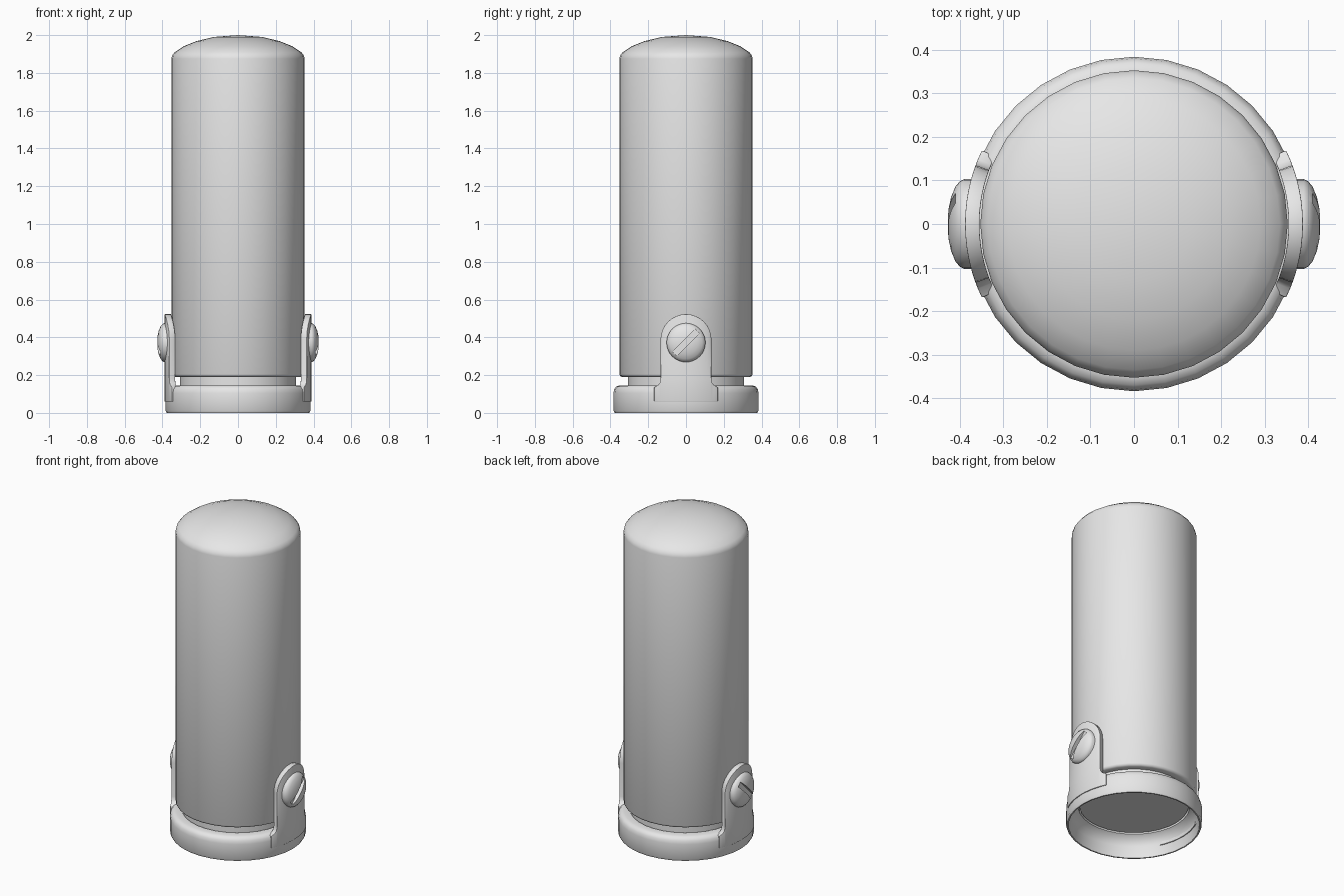
import bpy, bmesh, math
from mathutils import Vector, Matrix

cube = bpy.data.objects.get("Cube")
if cube:
    bpy.data.objects.remove(cube, do_unlink=True)

grey = bpy.data.materials.new("light grey")
grey.use_nodes = True
grey.diffuse_color = (0.8, 0.8, 0.8, 1)
grey.node_tree.nodes["Principled BSDF"].inputs["Base Color"].default_value = (0.8, 0.8, 0.8, 1)


def make_object(name, bm):
    bmesh.ops.remove_doubles(bm, verts=bm.verts, dist=1e-5)
    mesh = bpy.data.meshes.new(name)
    bm.to_mesh(mesh)
    bm.free()
    mesh.materials.append(grey)
    obj = bpy.data.objects.new(name, mesh)
    bpy.context.collection.objects.link(obj)
    return obj


def lathe(name, points, axis=(0, 0, 1), centre=(0, 0, 0), closed=False, steps=32):
    """Spin a profile of 3D points around an axis."""
    bm = bmesh.new()
    verts = [bm.verts.new(p) for p in points]
    pairs = list(zip(verts, verts[1:]))
    if closed:
        pairs.append((verts[-1], verts[0]))
    edges = [bm.edges.new(p) for p in pairs]
    bmesh.ops.spin(bm, geom=verts + edges, cent=centre, axis=axis,
                   angle=math.tau, steps=steps, use_merge=False)
    bmesh.ops.remove_doubles(bm, verts=bm.verts, dist=1e-4)
    bmesh.ops.recalc_face_normals(bm, faces=bm.faces)
    return make_object(name, bm)


def finish(obj, angle=40):
    """Bake the modifiers and smooth the shading."""
    bpy.ops.object.select_all(action='DESELECT')
    obj.select_set(True)
    bpy.context.view_layer.objects.active = obj
    if obj.modifiers:
        bpy.ops.object.convert(target='MESH')
    bpy.ops.object.shade_smooth_by_angle(angle=math.radians(angle))


# Tall domed body with a narrower neck at its foot
body_profile = [(0, 0.13), (0.308, 0.13), (0.308, 0.19), (0.338, 0.19), (0.348, 0.195),
                (0.353, 0.205), (0.353, 1.875), (0.349, 1.892), (0.335, 1.91), (0.29, 1.94),
                (0.22, 1.968), (0.13, 1.99), (0, 2.0)]
finish(lathe("body", [(r, 0, z) for r, z in body_profile]))

# Hollow base ring, flared open underneath
ring_profile = [(0.378, 0), (0.384, 0.012), (0.384, 0.105), (0.38, 0.125), (0.37, 0.139),
                (0.352, 0.146), (0.316, 0.146), (0.316, 0.125), (0.345, 0.105),
                (0.36, 0.07), (0.37, 0)]
finish(lathe("base_ring", [(r, 0, z) for r, z in ring_profile], closed=True))

# Round-topped arms curving around the body, with fillets into the ring
OUTER, HALF, PIVOT, LOW, FILLET = 0.388, 0.135, 0.388, 0.06, 0.18


def on_shell(y, z):
    return (math.sqrt(OUTER ** 2 - y ** 2), y, z)


bm = bmesh.new()


def quad(y0, y1, a0, a1, b0, b1):
    bm.faces.new([bm.verts.new(on_shell(*p)) for p in ((y0, a0), (y1, a1), (y1, b1), (y0, b0))])


arch = [(-HALF * math.cos(t), PIVOT + HALF * math.sin(t))
        for t in (math.pi * i / 16 for i in range(17))]
for (y0, z0), (y1, z1) in zip(arch, arch[1:]):
    quad(y0, y1, LOW, LOW, FILLET, FILLET)
    quad(y0, y1, FILLET, FILLET, z0, z1)
curve = [(HALF, FILLET), (HALF + 0.004, 0.16), (HALF + 0.014, 0.147), (HALF + 0.034, 0.136)]
for (y0, z0), (y1, z1) in zip(curve, curve[1:]):
    quad(y0, y1, LOW, LOW, z0, z1)
    quad(-y1, -y0, LOW, LOW, z1, z0)
arms = make_object("bracket_arms", bm)
solid = arms.modifiers.new("thickness", 'SOLIDIFY')
solid.thickness, solid.offset = 0.033, -1
bevel = arms.modifiers.new("rounding", 'BEVEL')
bevel.width, bevel.segments = 0.011, 3
bevel.limit_method, bevel.angle_limit = 'ANGLE', math.radians(50)
arms.modifiers.new("both_sides", 'MIRROR')
finish(arms)

# Domed pivot screws with a diagonal slot
SCREW_Z = 0.372
screw_profile = [(0.36, 0), (0.36, 0.103), (0.39, 0.103), (0.4, 0.098), (0.41, 0.086),
                 (0.42, 0.062), (0.426, 0.034), (0.428, 0)]
screws = lathe("pivot_screws", [(x, 0, SCREW_Z + r) for x, r in screw_profile],
               axis=(1, 0, 0), centre=(0, 0, SCREW_Z))

bm = bmesh.new()
bmesh.ops.create_cube(bm, size=1)
bmesh.ops.scale(bm, verts=bm.verts, vec=Vector((0.06, 0.17, 0.032)))
bmesh.ops.rotate(bm, verts=bm.verts, matrix=Matrix.Rotation(math.radians(45), 3, 'X'))
bmesh.ops.translate(bm, verts=bm.verts, vec=Vector((0.435, 0, SCREW_Z)))
cutter = make_object("slot_cutter", bm)
cutter.hide_render = True

slot = screws.modifiers.new("slot", 'BOOLEAN')
slot.operation, slot.object, slot.solver = 'DIFFERENCE', cutter, 'EXACT'
screws.modifiers.new("both_sides", 'MIRROR')
finish(screws, 35)
bpy.data.objects.remove(cutter, do_unlink=True)
